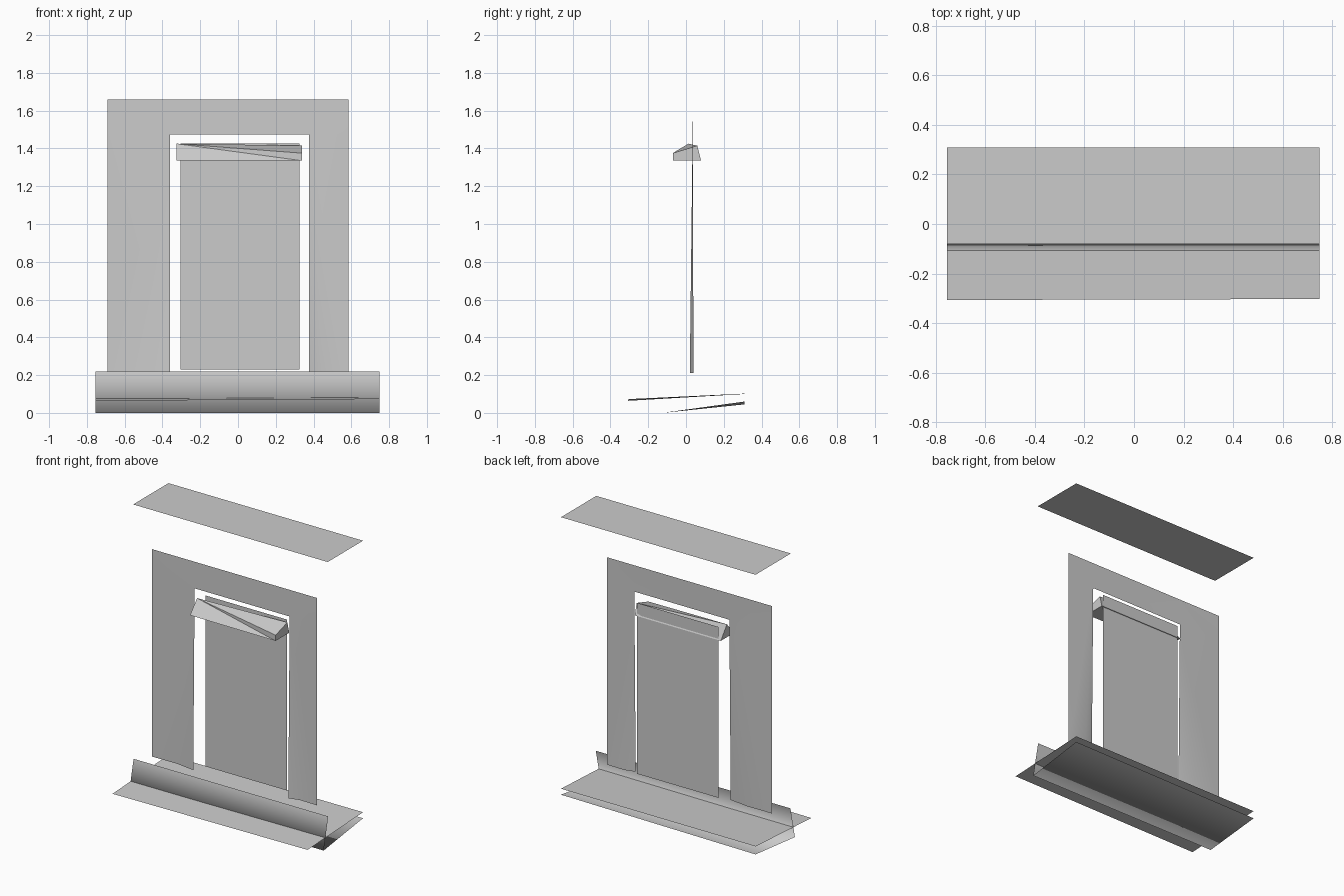
import bpy, bmesh

if "Cube" in bpy.data.objects:
    bpy.data.objects.remove(bpy.data.objects["Cube"])


def mesh(name, verts, faces, smooth=False):
    me = bpy.data.meshes.new(name)
    me.from_pydata(verts, [], faces)
    bm = bmesh.new()
    bm.from_mesh(me)
    bmesh.ops.recalc_face_normals(bm, faces=bm.faces)
    # open sheets should face forward or upward
    if all(f.normal.y > -0.01 and f.normal.z < 0.5 for f in bm.faces):
        bmesh.ops.reverse_faces(bm, faces=bm.faces)
    bm.to_mesh(me)
    bm.free()
    if smooth:
        for p in me.polygons:
            p.use_smooth = True
    ob = bpy.data.objects.new(name, me)
    bpy.context.collection.objects.link(ob)
    return ob


def strip(name, left, right, smooth=False):
    """Sheet between a left and a right (y, z) profile, spanning the full width."""
    n = len(left)
    verts = [(-.755, y, z) for y, z in left] + [(.75, y, z) for y, z in right]
    faces = [(i, n + i, n + i + 1, i + 1) for i in range(n - 1)]
    return mesh(name, verts, faces, smooth)


# flat panel floating at the top
strip("top_panel", [(-.08, 2), (.31, 2)], [(-.08, 2), (.31, 2)])

# slightly twisted base sheet
strip("base_sheet", [(-.307, .064), (.308, .10)], [(-.303, .073), (.31, .102)])

# bent sheet: raised front lip and sloping floor
strip("bent_sheet", [(-.075, .22), (-.125, 0), (.31, .045)],
      [(-.075, .22), (-.125, 0), (.31, .06)], True)

# door panel
mesh("door_panel", [(-.305, .075, .23), (.325, .075, .23), (.325, .075, 1.425), (-.305, .075, 1.425)],
     [(0, 1, 2, 3)])

# door surround: two jambs with a slight fold toward the opening, and a head
T, H, B = 1.66, 1.475, .21
verts, faces = [], []
for outer, fold, inner in ((-.69, -.5, -.36), (.585, .45, .375)):
    k = len(verts)
    verts += [(outer, .037, B), (fold, .04, B), (inner, .02, B),
              (inner, .035, H), (outer, .037, H), (outer, .037, T), (inner, .037, T)]
    faces += [(k, k + 1, k + 3, k + 4), (k + 1, k + 2, k + 3), (k + 4, k + 3, k + 6, k + 5)]
faces.append((3, 10, 13, 6))
mesh("door_surround", verts, faces, True)

# twisted wedge canopy over the door
left = [(-.065, 1.335), (.012, 1.425), (.08, 1.335)]
right = [(-.07, 1.335), (-.07, 1.375), (.06, 1.415), (.08, 1.335)]
verts = [(-.325, y, z) for y, z in left] + [(.34, y, z) for y, z in right]
mesh("canopy", verts, [(0, 3, 1), (3, 4, 1), (4, 5, 1), (1, 5, 6, 2), (2, 6, 3, 0),
                       (0, 1, 2), (3, 6, 5, 4)])
